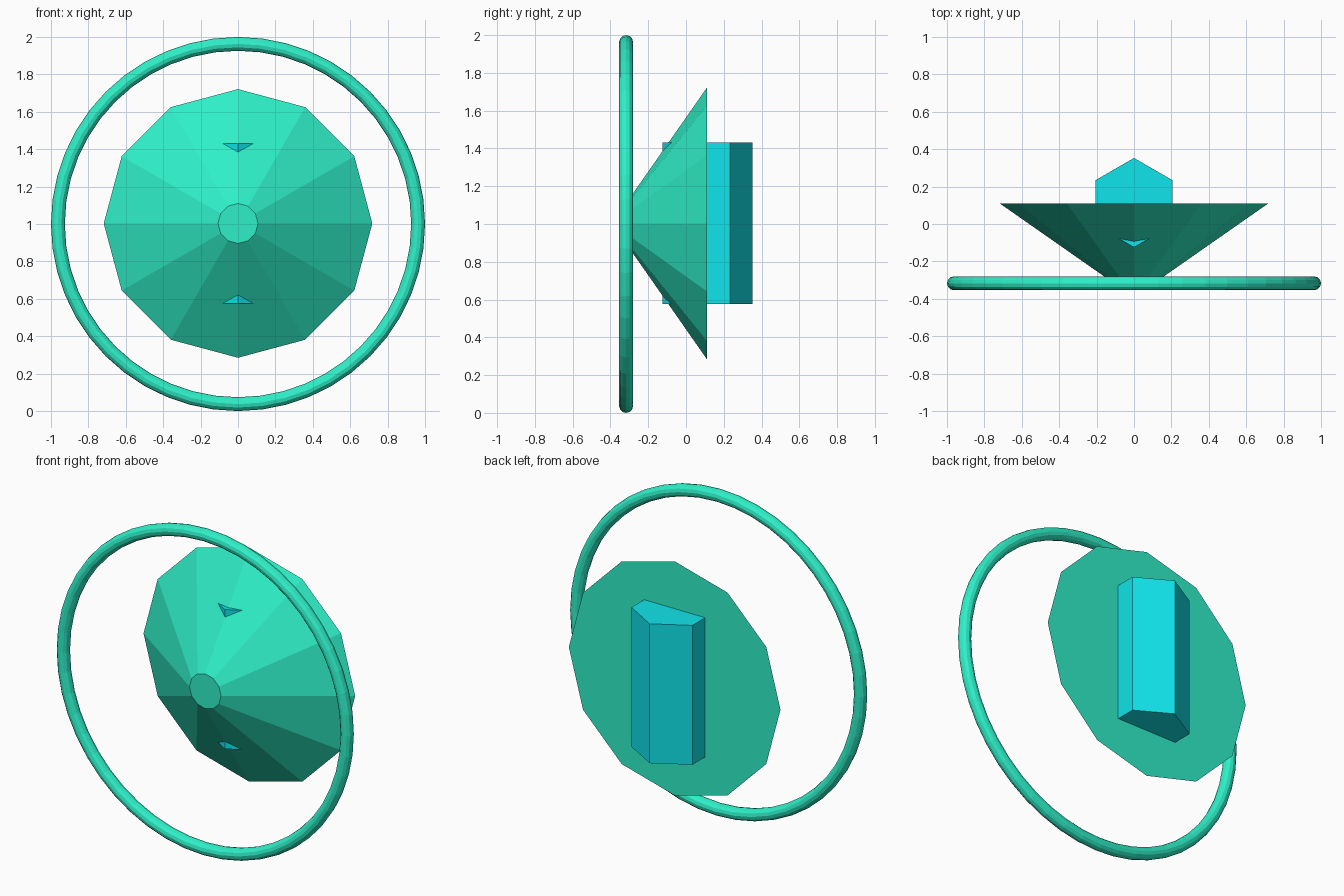
import bpy
import math

if "Cube" in bpy.data.objects:
    bpy.data.objects.remove(bpy.data.objects["Cube"])


def material(name, rgb):
    m = bpy.data.materials.new(name)
    m.diffuse_color = (*rgb, 1.0)
    m.use_nodes = True
    m.node_tree.nodes["Principled BSDF"].inputs["Base Color"].default_value = m.diffuse_color
    return m


def finish(name, mat):
    ob = bpy.context.object
    ob.name = name
    ob.data.materials.append(mat)
    return ob


green = material("sea_green", (0.028, 0.87, 0.58))
cyan = material("cyan", (0.005, 0.78, 0.83))
FACE_FRONT = (math.radians(90), 0, 0)

# Thin hoop at the front
bpy.ops.mesh.primitive_torus_add(
    major_radius=0.963, minor_radius=0.037, major_segments=48, minor_segments=12,
    location=(0, -0.317, 1.0), rotation=FACE_FRONT)
finish("front_hoop", green)

# Twelve-sided truncated cone, narrow end to the front
FRONT_Y, BACK_Y = -0.317, 0.11
bpy.ops.mesh.primitive_cone_add(
    vertices=12, radius1=0.718, radius2=0.107, depth=BACK_Y - FRONT_Y,
    location=(0, (FRONT_Y + BACK_Y) / 2, 1.003), rotation=FACE_FRONT)
finish("cone_dish", green)

# Upright hexagonal body, its front edge poking through the cone
bpy.ops.mesh.primitive_cylinder_add(
    vertices=6, radius=0.239, depth=0.855, location=(0, 0.114, 1.003))
finish("hex_body", cyan)
